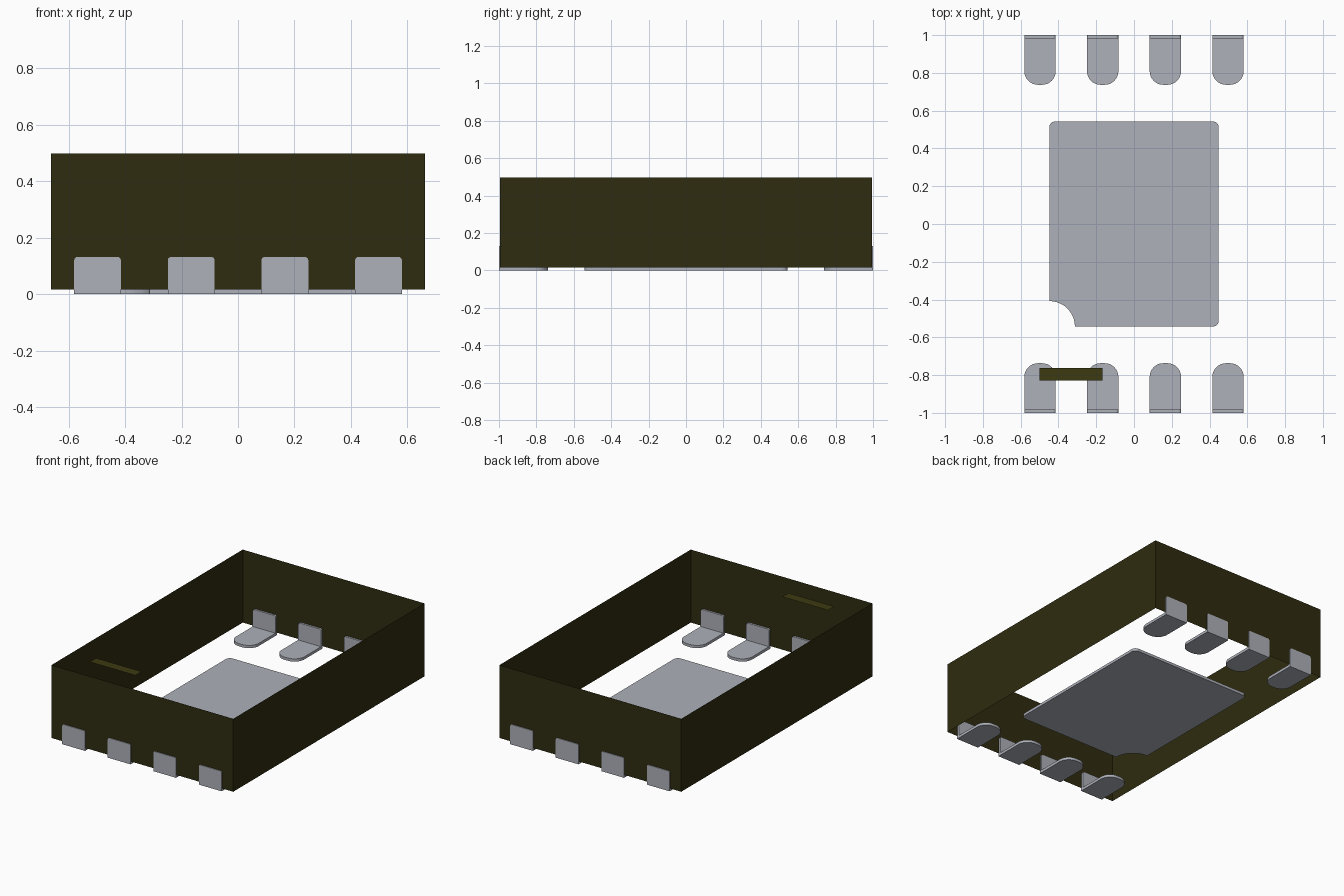
import bpy, bmesh, math
from mathutils import Vector

cube = bpy.data.objects.get("Cube")
if cube:
    bpy.data.objects.remove(cube, do_unlink=True)


def material(name, rgb):
    m = bpy.data.materials.new(name)
    m.use_nodes = True
    m.diffuse_color = (*rgb, 1)
    m.node_tree.nodes["Principled BSDF"].inputs["Base Color"].default_value = (*rgb, 1)
    return m


METAL = material("tin grey", (0.42, 0.44, 0.49))
BODY = material("dark olive", (0.028, 0.025, 0.0048))
MARK = material("marker olive", (0.045, 0.042, 0.0055))


def add_object(name, mesh, mat=None):
    ob = bpy.data.objects.new(name, mesh)
    bpy.context.collection.objects.link(ob)
    if mat:
        mesh.materials.append(mat)
    return ob


def to_mesh(bm, name):
    bmesh.ops.recalc_face_normals(bm, faces=bm.faces)
    mesh = bpy.data.meshes.new(name)
    bm.to_mesh(mesh)
    bm.free()
    return mesh


def arc(cx, cy, r, start, end, steps=8):
    """Points on an arc, angles in degrees."""
    angles = [math.radians(start + (end - start) * i / steps) for i in range(steps + 1)]
    return [(cx + r * math.cos(a), cy + r * math.sin(a)) for a in angles]


def prism(bm, points, direction):
    """Extrude a closed outline of 3D points along a direction."""
    face = bm.faces.new([bm.verts.new(p) for p in points])
    geom = bmesh.ops.extrude_face_region(bm, geom=[face], use_keep_orig=True)["geom"]
    bmesh.ops.translate(bm, vec=Vector(direction),
                        verts=[v for v in geom if isinstance(v, bmesh.types.BMVert)])


THICK = 0.018            # metal thickness
HX, HY = 0.662, 0.995    # body half size
Z0, Z1 = 0.017, 0.4975   # body bottom and top

# Body: four thin walls, open above and below
bm = bmesh.new()
low, high = [[bm.verts.new((x, y, z)) for x, y in
              ((-HX, -HY), (HX, -HY), (HX, HY), (-HX, HY))] for z in (Z0, Z1)]
for i in range(4):
    j = (i + 1) % 4
    bm.faces.new((low[i], low[j], high[j], high[i]))
add_object("body_walls", to_mesh(bm, "body_walls"), BODY)

# Orientation marker level with the top rim
bm = bmesh.new()
bm.faces.new([bm.verts.new((x, y, Z1)) for x, y in
              ((-0.5, -0.828), (-0.168, -0.828), (-0.168, -0.762), (-0.5, -0.762))])
marker = bpy.data.meshes.new("pin_one_marker")
bm.to_mesh(marker)
bm.free()
add_object("pin_one_marker", marker, MARK)

# Central pad: rounded corners and a round notch at the front corner
px, py, r, notch = 0.448, 0.543, 0.03, 0.135
outline = arc(-px, -py, notch, 90, 0, 12)
for sx, sy, a in ((1, -1, -90), (1, 1, 0), (-1, 1, 90)):
    outline += arc(sx * (px - r), sy * (py - r), r, a, a + 90, 6)
bm = bmesh.new()
prism(bm, [(x, y, 0) for x, y in outline], (0, 0, THICK))
add_object("central_pad", to_mesh(bm, "central_pad"), METAL)

# Terminal: rounded foot plus an upright plate through the wall
w, inner, r, top, c = 0.083, 0.737, 0.072, 0.132, 0.012
bm = bmesh.new()
foot = [(w, 1 - THICK), (-w, 1 - THICK)]
foot += arc(-w + r, inner + r, r, 180, 270) + arc(w - r, inner + r, r, 270, 360)
prism(bm, [(x, y, 0) for x, y in foot], (0, 0, THICK))
upright = [(-w, 0), (w, 0)]
upright += arc(w - c, top - c, c, 0, 90, 3) + arc(-w + c, top - c, c, 90, 180, 3)
prism(bm, [(x, 1 - THICK, z) for x, z in upright], (0, THICK, 0))
terminal = to_mesh(bm, "terminal")
terminal.materials.append(METAL)

# Four terminals along each end
for side, turn in (("back", 0), ("front", math.pi)):
    for i in range(4):
        ob = add_object(f"{side}_terminal_{i + 1}", terminal)
        ob.location.x = -0.4975 + i * 0.3317
        ob.rotation_euler.z = turn
